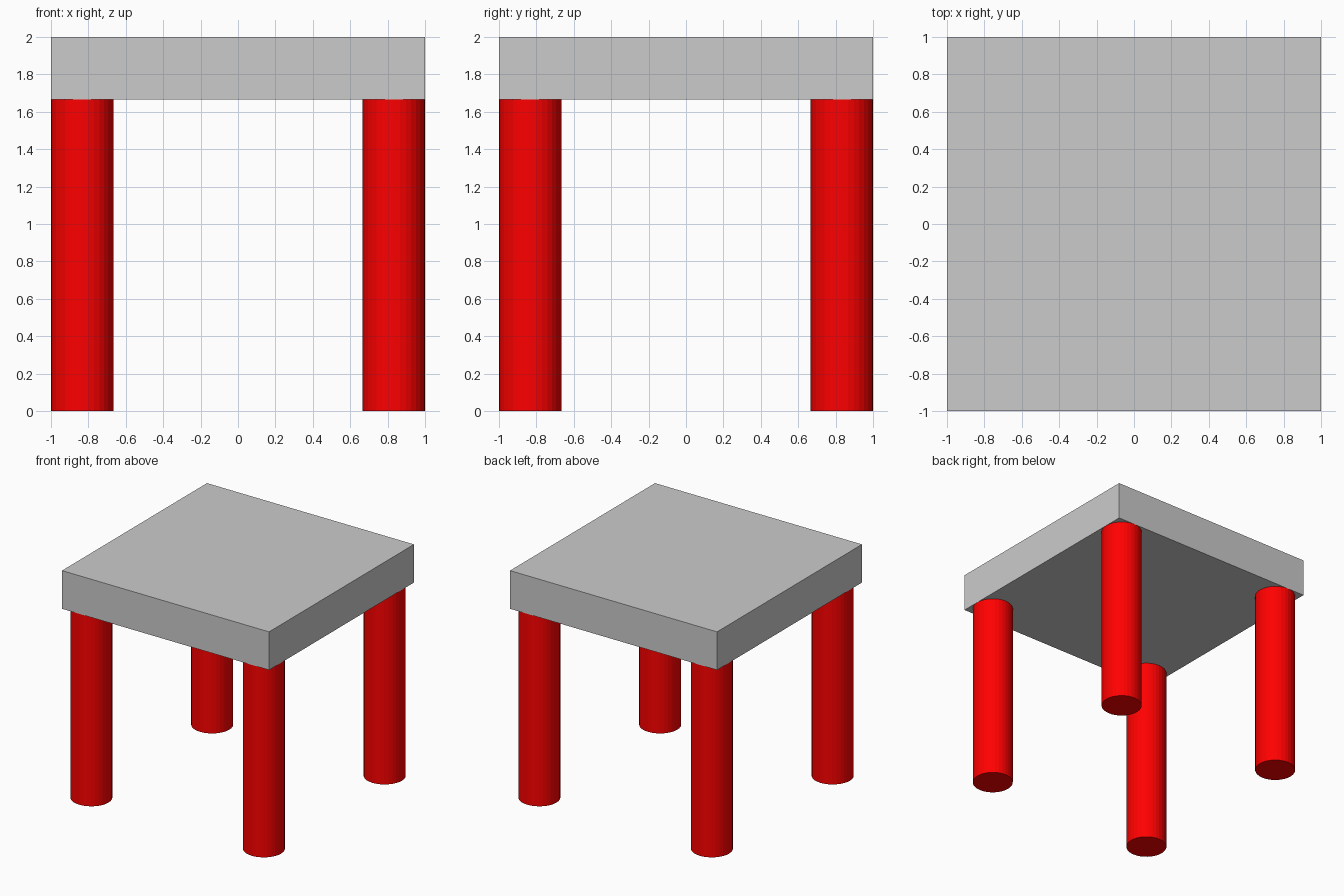
import bpy

if "Cube" in bpy.data.objects:
    bpy.data.objects.remove(bpy.data.objects["Cube"])

TOP_THICKNESS = 1 / 3
LEG_RADIUS = 1 / 6
LEG_HEIGHT = 2 - TOP_THICKNESS
OFFSET = 1 - LEG_RADIUS

red = bpy.data.materials.new("red_paint")
red.diffuse_color = (1.0, 0.0, 0.0, 1.0)
red.use_nodes = True
red.node_tree.nodes["Principled BSDF"].inputs["Base Color"].default_value = red.diffuse_color

# Square slab top
bpy.ops.mesh.primitive_cube_add(size=1, location=(0, 0, 2 - TOP_THICKNESS / 2))
top = bpy.context.object
top.name = "table_top"
top.scale = (2, 2, TOP_THICKNESS)
bpy.ops.object.transform_apply(location=False, rotation=False, scale=True)


def add_leg(name, x, y):
    bpy.ops.mesh.primitive_cylinder_add(
        vertices=32, radius=LEG_RADIUS, depth=LEG_HEIGHT,
        location=(x, y, LEG_HEIGHT / 2))
    leg = bpy.context.object
    leg.name = name
    leg.data.materials.append(red)


# Round legs, flush with the edges of the top
for side, sx in (("left", -1), ("right", 1)):
    for end, sy in (("front", -1), ("back", 1)):
        add_leg(f"{end}_{side}_leg", sx * OFFSET, sy * OFFSET)
